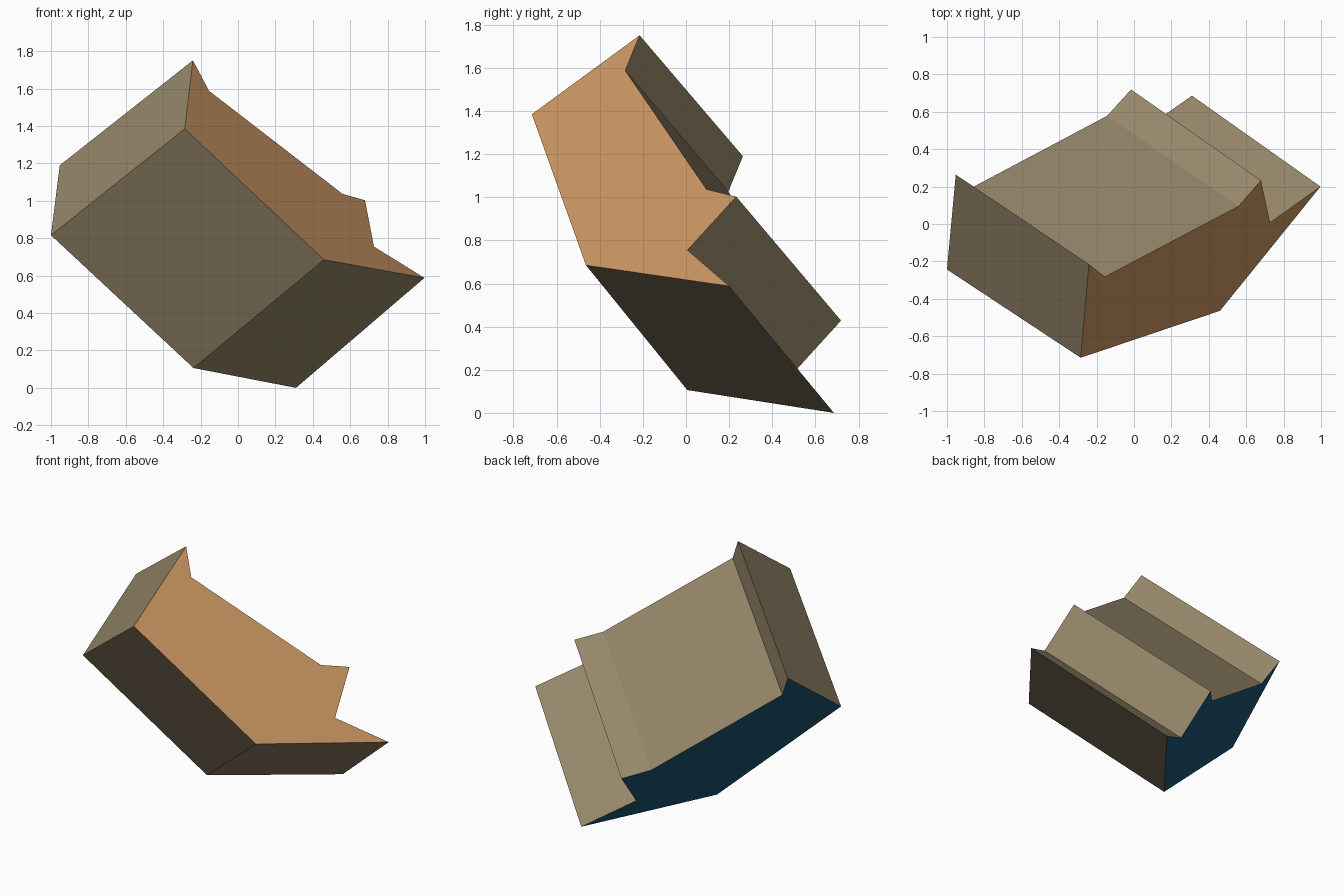
import bpy, bmesh
from mathutils import Vector

if "Cube" in bpy.data.objects:
    bpy.data.objects.remove(bpy.data.objects["Cube"])


def material(name, rgb):
    m = bpy.data.materials.new(name)
    m.diffuse_color = (*rgb, 1)
    m.use_nodes = True
    m.node_tree.nodes["Principled BSDF"].inputs["Base Color"].default_value = m.diffuse_color
    return m


# Outline of the two end caps, in matching order around the block
front_cap = [(-0.241, -0.215, 1.751), (-0.155, -0.282, 1.588), (0.559, 0.095, 1.037),
             (0.679, 0.233, 1.003), (0.727, 0.007, 0.755), (0.997, 0.2, 0.588),
             (0.46, -0.464, 0.685), (-0.285, -0.715, 1.385)]
back_cap = [(-0.953, 0.264, 1.19), (-0.864, 0.196, 1.026), (-0.144, 0.578, 0.467),
            (-0.016, 0.719, 0.428), (0.032, 0.491, 0.177), (0.31, 0.686, 0.0),
            (-0.238, 0.006, 0.106), (-1.0, -0.243, 0.816)]

# Notched block: two caps joined by a strip of sides
bm = bmesh.new()
front = [bm.verts.new(p) for p in front_cap]
back = [bm.verts.new(p) for p in back_cap]
n = len(front)
bm.faces.new(front).material_index = 1
bm.faces.new(back[::-1]).material_index = 2
for i in range(n):
    j = (i + 1) % n
    bm.faces.new((front[j], front[i], back[i], back[j]))
bmesh.ops.recalc_face_normals(bm, faces=bm.faces)

mesh = bpy.data.meshes.new("notched_block")
bm.to_mesh(mesh)
bm.free()
for m in (material("tan sides", (0.31, 0.245, 0.145)),
          material("orange cap", (0.58, 0.30, 0.12)),
          material("dark blue cap", (0.012, 0.09, 0.17))):
    mesh.materials.append(m)
block = bpy.data.objects.new("notched_block", mesh)
bpy.context.collection.objects.link(block)
